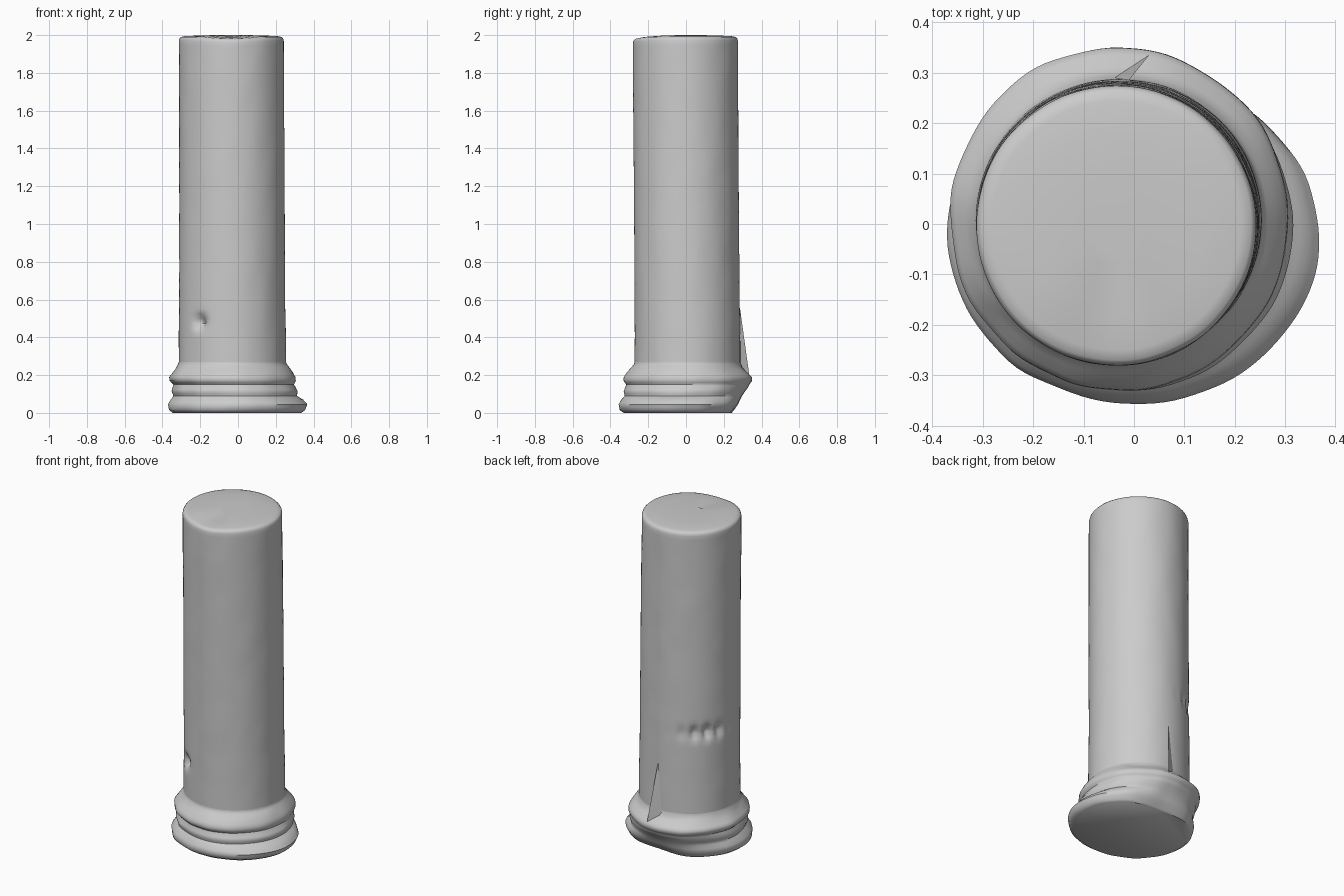
import bpy, bmesh, math
from mathutils import Vector, noise

if "Cube" in bpy.data.objects:
    bpy.data.objects.remove(bpy.data.objects["Cube"], do_unlink=True)

stone = bpy.data.materials.new("pale grey stone")
stone.use_nodes = True
grey = (0.6, 0.6, 0.6, 1)
stone.diffuse_color = grey
stone.node_tree.nodes["Principled BSDF"].inputs["Base Color"].default_value = grey

SEGMENTS = 112

# Column outline: height, then left, right, front and back extents
BASE = [
    (0, -.345, .335, -.33, .275),
    (.015, -.365, .355, -.35, .285),
    (.045, -.37, .367, -.355, .3),
    (.07, -.355, .345, -.34, .305),
    (.09, -.34, .312, -.322, .31),
    (.115, -.35, .316, -.328, .32),
    (.135, -.345, .305, -.32, .33),
    (.15, -.34, .297, -.315, .335),
    (.17, -.362, .306, -.33, .35),
    (.19, -.364, .304, -.328, .35),
    (.215, -.345, .29, -.31, .325),
    (.24, -.328, .272, -.288, .3),
    (.26, -.317, .257, -.274, .29),
]
SHAFT = [
    (.27, -.314, .255, -.272, .288),
    (.6, -.312, .25, -.272, .284),
    (1.2, -.311, .247, -.276, .279),
    (1.8, -.312, .243, -.281, .275),
    (1.97, -.313, .242, -.28, .274),
]


def blend(a, b, t):
    return tuple(p + (q - p) * t for p, q in zip(a, b))


def refine(rows, spacing):
    result = []
    for a, b in zip(rows, rows[1:]):
        steps = max(2, round((b[0] - a[0]) / spacing))
        result += [blend(a, b, i / steps) for i in range(steps)]
    return result + [rows[-1]]


def bump(angle, centre, width):
    gap = math.atan2(math.sin(angle - centre), math.cos(angle - centre))
    return math.exp(-(gap / width) ** 2)


def damage(angle, z):
    # Chipped scar at the rear, deep pit at the front, broken plinth
    scar = .022 * bump(angle, math.radians(143), .45) * math.exp(-((z - .76) / .035) ** 2)
    scar *= 1 + .8 * math.sin(angle * 23)
    pit = .05 * bump(angle, math.radians(232), .13) * math.exp(-((z - .48) / .03) ** 2)
    broken = .04 * bump(angle, math.radians(85), .45) * max(0, 1 - z / .14)
    return scar + pit + broken


def ring(bm, row):
    z, left, right, front, back = row
    verts = []
    for i in range(SEGMENTS):
        a = math.tau * i / SEGMENTS
        direction = Vector((math.cos(a), math.sin(a), 0))
        centre = Vector(((left + right) / 2, (front + back) / 2, z))
        point = centre + Vector((direction.x * (right - left) / 2,
                                 direction.y * (back - front) / 2, 0))
        rough = .006 if z < .25 else .0015
        wear = rough * noise.noise(Vector((direction.x * 3, direction.y * 3, z * 6)))
        point += direction * (wear - damage(a, z))
        if z > 1.9:
            point.z -= .012 * bump(a, math.radians(270), .5) * (z - 1.9) / .1
        verts.append(bm.verts.new(point))
    return verts


def lathe(name, rows, cap_bottom=False, cap_top=False):
    bm = bmesh.new()
    rings = [ring(bm, row) for row in rows]
    for low, high in zip(rings, rings[1:]):
        for i in range(SEGMENTS):
            j = (i + 1) % SEGMENTS
            bm.faces.new((low[i], low[j], high[j], high[i]))
    if cap_bottom:
        bm.faces.new(rings[0][::-1])
    if cap_top:
        bm.faces.new(rings[-1])
    return finish(name, bm)


def finish(name, bm):
    mesh = bpy.data.meshes.new(name)
    bm.to_mesh(mesh)
    bm.free()
    mesh.materials.append(stone)
    obj = bpy.data.objects.new(name, mesh)
    bpy.context.collection.objects.link(obj)
    bpy.ops.object.select_all(action="DESELECT")
    obj.select_set(True)
    bpy.context.view_layer.objects.active = obj
    bpy.ops.object.shade_smooth_by_angle(angle=math.radians(50))
    return obj


# Moulded base and its join to the shaft
lathe("moulded_base", refine(BASE + SHAFT[:1], .012), cap_bottom=True)

# Shaft with a softened, slightly domed top
rim = SHAFT[-1]
top = []
for inset, rise in ((.003, .012), (.01, .02), (.03, .024), (.1, .028), (.2, .03)):
    top.append((rim[0] + rise, rim[1] + inset, rim[2] - inset,
                rim[3] + inset, rim[4] - inset))
lathe("column_shaft", refine(SHAFT, .025) + top, cap_top=True)

# Thin upright splinter at the back of the base
bm = bmesh.new()
tip = bm.verts.new((-.01, .285, .56))
foot = [bm.verts.new(p) for p in ((-.04, .29, .24), (.03, .335, .2), (-.02, .3, .2))]
for i in range(3):
    bm.faces.new((tip, foot[i], foot[(i + 1) % 3]))
bm.faces.new(foot[::-1])
bmesh.ops.recalc_face_normals(bm, faces=bm.faces)
finish("stone_splinter", bm)
